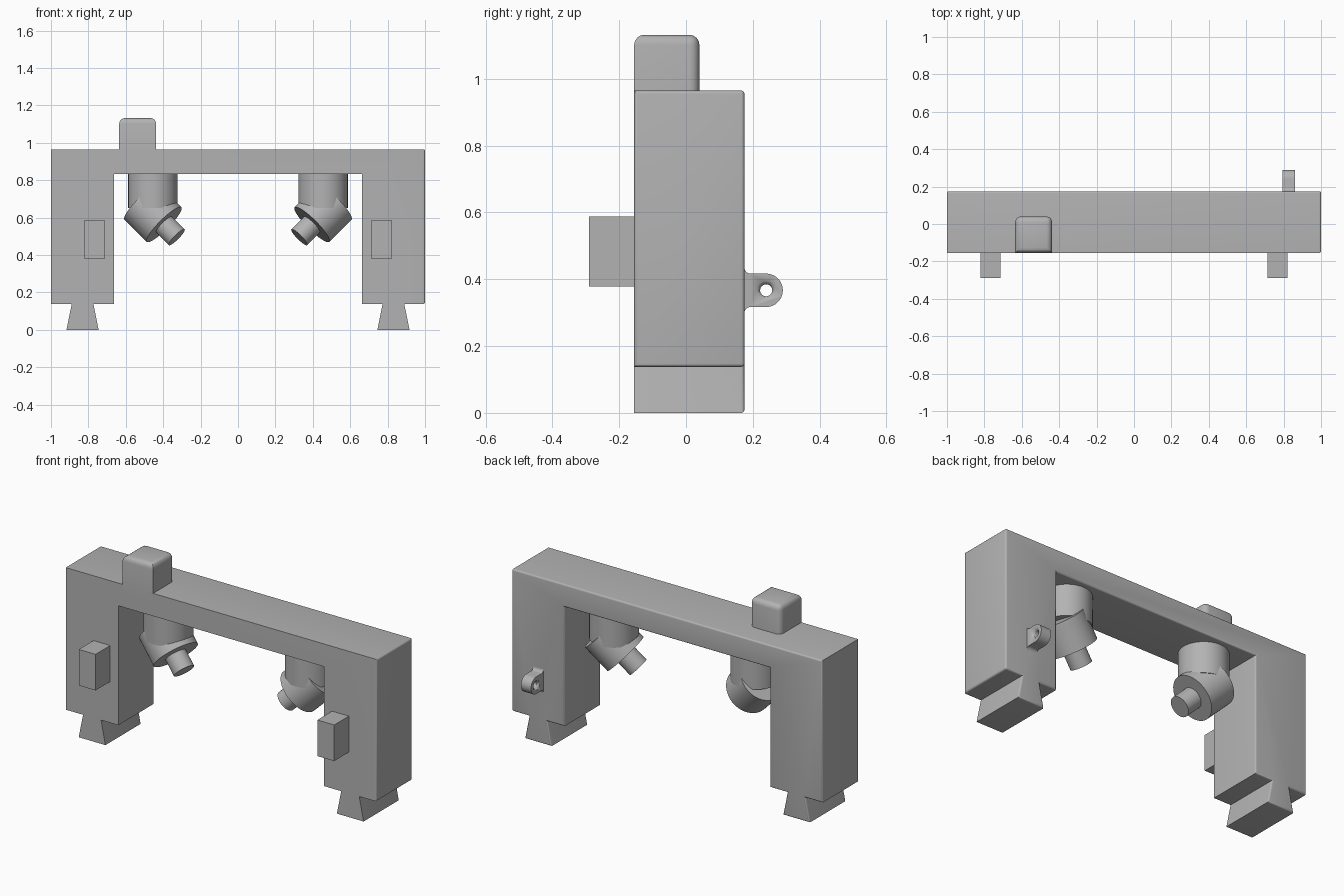
import bpy, bmesh, math
from mathutils import Vector, Matrix

cube = bpy.data.objects.get("Cube")
if cube:
    bpy.data.objects.remove(cube)

GREY = (0.45, 0.45, 0.45, 1)
grey = bpy.data.materials.new("plain grey")
grey.use_nodes = True
grey.diffuse_color = GREY
grey.node_tree.nodes["Principled BSDF"].inputs["Base Color"].default_value = GREY

FRONT, BACK = -0.155, 0.175


def finish(name, bm):
    bmesh.ops.recalc_face_normals(bm, faces=bm.faces)
    mesh = bpy.data.meshes.new(name)
    bm.to_mesh(mesh)
    bm.free()
    mesh.materials.append(grey)
    ob = bpy.data.objects.new(name, mesh)
    bpy.context.collection.objects.link(ob)
    bpy.ops.object.select_all(action='DESELECT')
    ob.select_set(True)
    bpy.context.view_layer.objects.active = ob
    bpy.ops.object.shade_smooth_by_angle(angle=math.radians(35))
    return ob


def extrude(points, direction):
    bm = bmesh.new()
    face = bm.faces.new([bm.verts.new(p) for p in points])
    out = bmesh.ops.extrude_face_region(bm, geom=[face])
    moved = [v for v in out["geom"] if isinstance(v, bmesh.types.BMVert)]
    bmesh.ops.translate(bm, verts=moved, vec=direction)
    return bm


def round_edges(bm, width, rule):
    edges = [e for e in bm.edges if rule(*[v.co for v in e.verts])]
    bmesh.ops.bevel(bm, geom=edges, offset=width, segments=4, profile=0.5, affect='EDGES')


def box(x0, x1, y0, y1, z0, z1):
    ring = [(x0, y0, z0), (x1, y0, z0), (x1, y0, z1), (x0, y0, z1)]
    return extrude(ring, (0, y1 - y0, 0))


def cylinder(name, start, end, radius, end_radius=None):
    start, end = Vector(start), Vector(end)
    axis = end - start
    bm = bmesh.new()
    turn = axis.to_track_quat('Z', 'Y').to_matrix().to_4x4()
    bmesh.ops.create_cone(bm, cap_ends=True, segments=48, radius1=radius,
                          radius2=end_radius or radius, depth=axis.length,
                          matrix=Matrix.Translation((start + end) / 2) @ turn)
    return finish(name, bm)


# Portal frame with dovetail feet, rounded at the back and along the left end
half = [(0.662, 0.833), (0.662, 0.138), (0.773, 0.138), (0.745, 0),
        (0.917, 0), (0.889, 0.138), (1, 0.138), (1, 0.965)]
outline = half + [(-x, z) for x, z in reversed(half)]
frame = extrude([(x, FRONT, z) for x, z in outline], (0, BACK - FRONT, 0))
round_edges(frame, 0.01, lambda a, b: min(a.y, b.y) > 0.1 or min(a.x, b.x) > 0.99)
finish("portal_frame", frame)

# Housing on top, with sharp upright edges at the front
housing = box(-0.635, -0.438, FRONT, 0.04, 0.9, 1.132)
round_edges(housing, 0.03, lambda a, b: min(a.z, b.z) > 1.1
            or (min(a.y, b.y) > 0 and abs(a.z - b.z) > 0.1))
finish("top_housing", housing)

for side, label in ((-1, "right"), (1, "left")):
    # Front block on each leg
    middle = side * 0.768
    finish(label + "_front_block",
           box(middle - 0.054, middle + 0.054, -0.29, FRONT + 0.02, 0.378, 0.588))

    # Angled head hanging from the bridge and pointing inward
    x, y = side * 0.455, 0.01
    aim = Vector((-side, -0.3, -1)).normalized()
    centre = Vector((x, y, 0.622))
    cylinder(label + "_head_stem", (x, y, 0.65), (x, y, 0.85), 0.132)
    cylinder(label + "_head_barrel", centre - aim * 0.086, centre + aim * 0.086, 0.131)
    cylinder(label + "_head_nozzle", centre + aim * 0.08, centre + aim * 0.184, 0.06)

# Lug on the back of the left leg: rounded tab with flared root
Y, Z, R = 0.24, 0.367, 0.05
arc = [math.radians(a) for a in range(-90, 91, 10)]
tab = [(Y + R * math.cos(a), Z + R * math.sin(a)) for a in arc]
flare = [math.radians(a) for a in range(0, 91, 15)]
root = [(BACK + 0.018 * (1 - math.sin(a)), Z + R + 0.018 * (1 - math.cos(a))) for a in flare]
profile = tab + root + [(BACK - 0.02, Z + R + 0.018), (BACK - 0.02, Z - R - 0.018)]
profile += [(y, 2 * Z - z) for y, z in reversed(root)]
lug = finish("back_lug", extrude([(0.795, y, z) for y, z in profile], (0.065, 0, 0)))

# Hole with softened rims
cutters = [cylinder("hole_cutter", (0.75, Y, Z), (0.9, Y, Z), 0.018)]
for rim, out in ((0.795, -1), (0.86, 1)):
    cutters.append(cylinder("rim_cutter", (rim - out * 0.012, Y, Z),
                            (rim + out * 0.002, Y, Z), 0.017, 0.03))
for cutter in cutters:
    cutter.hide_render = True
    cutter.hide_set(True)
    cut = lug.modifiers.new("hole", 'BOOLEAN')
    cut.operation = 'DIFFERENCE'
    cut.solver = 'EXACT'
    cut.object = cutter
